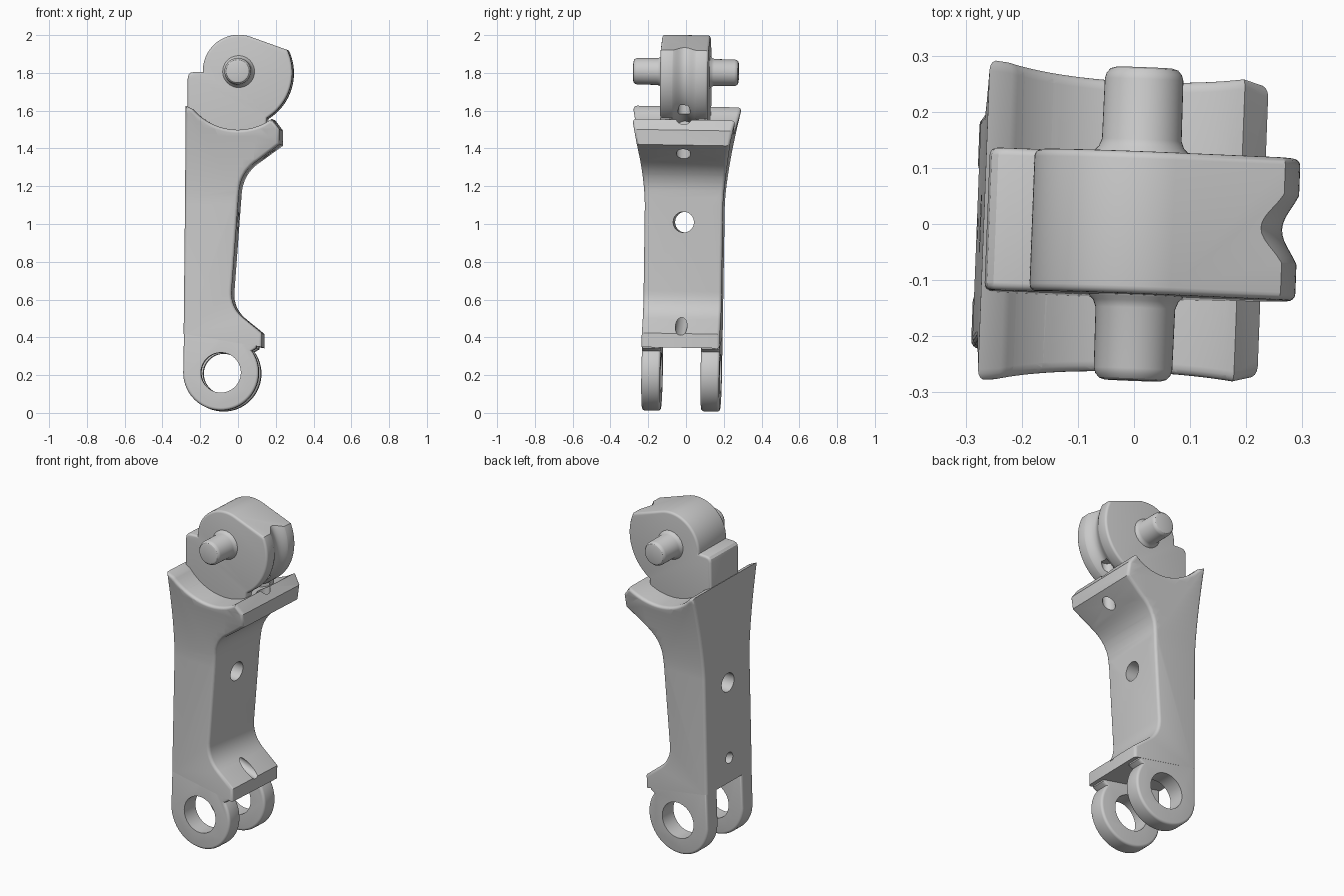
import bpy, bmesh
from math import sin, cos, pi, radians
from mathutils import Vector, Matrix

if "Cube" in bpy.data.objects:
    bpy.data.objects.remove(bpy.data.objects["Cube"])

SHADE = (0.6, 0.6, 0.6, 1)
grey = bpy.data.materials.new("matte_grey")
grey.use_nodes = True
grey.diffuse_color = SHADE
grey.node_tree.nodes["Principled BSDF"].inputs["Base Color"].default_value = SHADE

EYE = (-0.09, 0.21)      # centre of the lower eyes
AXLE = (0, 1.805)        # centre of the upper knuckle


def arc(centre, r, a0, a1, n):
    """Points (x, z) along an arc, angles in degrees."""
    angles = [radians(a0 + (a1 - a0) * i / n) for i in range(n + 1)]
    return [(centre[0] + r * cos(a), centre[1] + r * sin(a)) for a in angles]


def fillet(a, p, b, d, n=8):
    """Round the corner p between a and b, starting d away from it."""
    a, p, b = Vector(a), Vector(p), Vector(b)
    s, e = p + (a - p).normalized() * d, p + (b - p).normalized() * d
    return [tuple(s * (1 - t) ** 2 + p * 2 * t * (1 - t) + e * t * t)
            for t in (i / n for i in range(n + 1))]


def loft(rings):
    """Solid through a row of closed rings, capped at both ends."""
    bm = bmesh.new()
    rows = [[bm.verts.new(p) for p in ring] for ring in rings]
    n = len(rows[0])
    for r0, r1 in zip(rows, rows[1:]):
        for i in range(n):
            j = (i + 1) % n
            bm.faces.new((r0[i], r0[j], r1[j], r1[i]))
    bm.faces.new(rows[0])
    bm.faces.new(rows[-1])
    bmesh.ops.recalc_face_normals(bm, faces=bm.faces)
    return bm


def prism(outline, y0, y1, bevel, keep=lambda m: True):
    """Extrude an (x, z) outline along y and round the chosen rim edges."""
    bm = loft([[(x, y, z) for x, z in outline] for y in (y0, y1)])
    rim = [e for e in bm.edges if abs(e.verts[0].co.y - e.verts[1].co.y) < 1e-5
           and keep((e.verts[0].co + e.verts[1].co) / 2)]
    bmesh.ops.bevel(bm, geom=rim, offset=bevel, segments=4, profile=0.5,
                    affect='EDGES', clamp_overlap=True)
    return bm


def rod(a, b, r):
    """Straight round bar from a to b."""
    a, b = Vector(a), Vector(b)
    bm = bmesh.new()
    m = Matrix.Translation((a + b) / 2) @ (b - a).to_track_quat('Z', 'Y').to_matrix().to_4x4()
    bmesh.ops.create_cone(bm, cap_ends=True, segments=40, radius1=r, radius2=r,
                          depth=(b - a).length, matrix=m)
    return bm


def make(name, bm):
    mesh = bpy.data.meshes.new(name)
    bm.to_mesh(mesh)
    bm.free()
    mesh.materials.append(grey)
    ob = bpy.data.objects.new(name, mesh)
    bpy.context.scene.collection.objects.link(ob)
    return ob


def cut(ob, bm):
    """Subtract a solid from an object and bake the result."""
    cutter = make("cutter", bm)
    cutter.hide_render = True
    mod = ob.modifiers.new("cut", 'BOOLEAN')
    mod.operation, mod.solver, mod.object = 'DIFFERENCE', 'EXACT', cutter
    bpy.context.view_layer.update()
    mesh = bpy.data.meshes.new_from_object(ob.evaluated_get(bpy.context.evaluated_depsgraph_get()))
    ob.modifiers.clear()
    ob.data = mesh
    bpy.data.objects.remove(cutter)


# Link body: slanted foot, two front lips, cradle at the top
low, heel, neck, lip = (0.127, 0.42), (-0.04, 0.555), (0.012, 1.265), (0.222, 1.418)
outline = ([(-0.288, 0.415), (0.127, 0.345), low]
           + fillet(low, heel, neck, 0.09) + fillet(heel, neck, lip, 0.1)
           + [lip, (0.222, 1.497)] + arc(AXLE, 0.31, -54.5, -139.5, 28) + [(-0.276, 1.622)])
body = make("link_body", prism(outline, -0.207, 0.207, 0.02,
                               lambda m: m.x > 0.1 or m.z > 0.42))

# Window and cord holes
upper_hole = ((0.15, 0, 1.22), (0.172, 0, 1.63), 0.033)
cut(body, rod((-0.5, 0, 1.01), (0.3, 0, 1.01), 0.055))
cut(body, rod((-0.5, 0, 0.62), (0.3, 0, 0.395), 0.031))
cut(body, rod(*upper_hole))

# Flare the sides outward towards the cradle
bm = bmesh.new()
bm.from_mesh(body.data)
bmesh.ops.triangulate(bm, faces=bm.faces[:])
for i in range(13):
    bmesh.ops.bisect_plane(bm, geom=bm.verts[:] + bm.edges[:] + bm.faces[:], dist=1e-5,
                           plane_co=(0, 0, 1.1 + 0.04 * i), plane_no=(0, 0, 1))
for v in bm.verts:
    t = max(0, (v.co.z - 1.1) / 0.5)
    v.co.y *= 1 + 0.078 / 0.207 * t ** 1.5
bm.to_mesh(body.data)
bm.free()

# Pair of bored eye lugs, rooted inside the body
outline = arc(EYE, 0.2, 180, 395, 48) + [(0.1, 0.34), (0.09, 0.4), (-0.03, 0.47), (-0.285, 0.47)]
lugs = []
for name, y0, y1 in (("lug_front", -0.2065, -0.107), ("lug_back", 0.107, 0.2065)):
    lug = make(name, prism(outline, y0, y1, 0.024))
    cut(lug, rod((EYE[0], -0.5, EYE[1]), (EYE[0], 0.5, EYE[1]), 0.106))
    lugs.append(lug)

# Knuckle: cam-shaped roller with a post behind it
outline = ([(-0.27, 1.45)] + fillet((-0.27, 1.45), (-0.27, 1.803), (-0.19, 1.803), 0.035, 3)
           + [(-0.19, 1.803)] + arc((0, 1.81), 0.19, 178, 71, 28)
           + arc((0, 1.8), 0.284, 25, -58, 28) + [(0.14, 1.45)])
knuckle = make("knuckle", prism(outline, -0.127, 0.127, 0.024))

# Soft-lipped cord groove around the front of the roller
section = [(0.256 + 0.016 * (1 - cos(pi * k / 8)), 0.01 * k) for k in range(-8, 9)]
section += [(0.36, 0.08), (0.36, -0.08)]
rings = []
for i in range(41):
    a = radians(-85 + 145 * i / 40)
    rings.append([(r * cos(a), y, 1.8 + r * sin(a)) for r, y in section])
cut(knuckle, loft(rings))
cut(knuckle, rod(*upper_hole))

# Axle pin with filleted roots and rounded ends
half = [(0.12, 0.088), (0.13, 0.083), (0.137, 0.076), (0.15, 0.071), (0.258, 0.07),
        (0.268, 0.067), (0.276, 0.06), (0.279, 0.05)]
steps = [(-y, r) for y, r in reversed(half)] + half
pin = make("axle_pin", loft([[(x, y, z) for x, z in arc(AXLE, r, 0, 352.5, 47)]
                             for y, r in steps]))

# Shade and lean the whole part slightly
lean = (Matrix.Translation((0.007, -0.03, 0)) @ Matrix.Rotation(radians(-2.2), 4, 'Z')
        @ Matrix.Rotation(radians(-0.95), 4, 'X'))
bpy.ops.object.select_all(action='DESELECT')
for ob in (body, knuckle, pin, *lugs):
    ob.data.transform(lean)
    ob.select_set(True)
bpy.context.view_layer.objects.active = body
bpy.ops.object.shade_smooth_by_angle(angle=radians(32))
